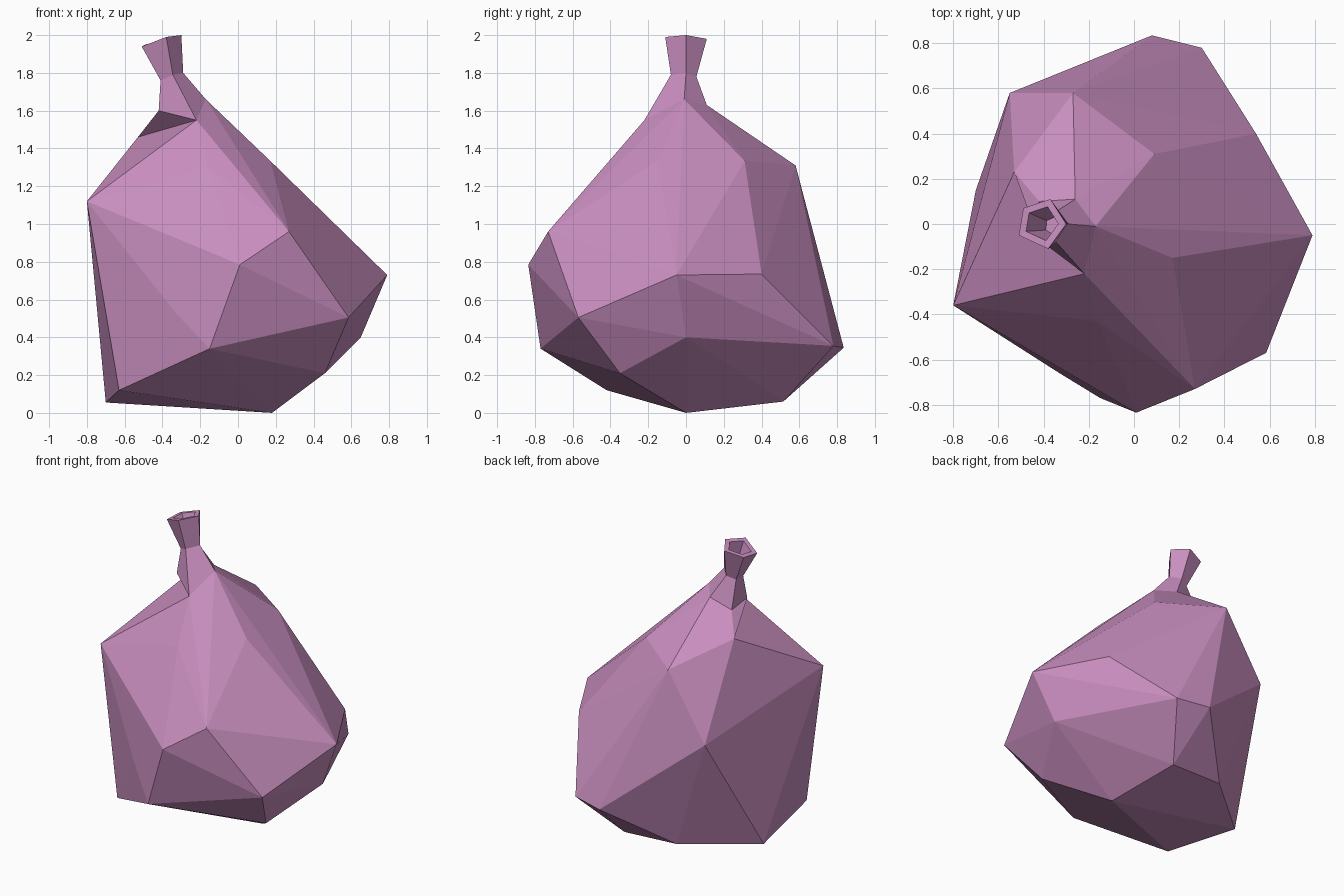
import bpy
import bmesh
from mathutils import Vector

# Remove the default cube
cube = bpy.data.objects.get("Cube")
if cube:
    bpy.data.objects.remove(cube, do_unlink=True)

# One flat mauve colour
mauve = bpy.data.materials.new("mauve_cloth")
mauve.use_nodes = True
COLOUR = (0.58, 0.27, 0.52, 1.0)
mauve.diffuse_color = COLOUR
mauve.node_tree.nodes["Principled BSDF"].inputs["Base Color"].default_value = COLOUR

# Corners of the faceted sack, grouped from the ground up
underside = [(.18, 0, 0), (-.70, .15, .055), (-.28, .5, .075), (.11, .515, .06),
             (-.63, -.42, .12), (.46, -.35, .21)]
belly = [(-.15, -.77, .34), (.65, 0, .40), (.08, .835, .345), (.30, .78, .355),
         (.585, -.57, .505), (-.33, -.66, .53), (.01, -.835, .785),
         (.79, -.05, .73), (.54, .40, .735), (-.55, .58, .86)]
shoulders = [(.27, -.73, .96), (-.80, -.36, 1.12), (-.16, -.43, 1.30),
             (.17, -.15, 1.335), (.09, .31, 1.335), (-.27, .58, 1.31),
             (-.62, 0, 1.26), (-.53, .23, 1.46)]

# Five-sided rings of the neck, each counter-clockwise from the left side
collar = [(-.17, -.01, 1.66), (-.26, .11, 1.63), (-.42, .10, 1.58),
          (-.42, -.07, 1.60), (-.22, -.22, 1.55)]
waist = [(-.29, 0, 1.80), (-.345, .055, 1.78), (-.405, .03, 1.76),
         (-.41, -.04, 1.76), (-.345, -.08, 1.79)]
mouth = [(-.30, 0, 2), (-.37, .11, 1.98), (-.49, .07, 1.95),
         (-.51, -.05, 1.94), (-.38, -.11, 1.99)]


def shrink(ring, factor, drop=0.0):
    """Scale a ring about its centre and lower it."""
    points = [Vector(p) for p in ring]
    centre = sum(points, Vector()) / len(points)
    return [centre.lerp(p, factor) - Vector((0, 0, drop)) for p in points]


def bridge(bm, lower, upper):
    """Join two rings with the same number of corners."""
    count = len(lower)
    for i in range(count):
        j = (i + 1) % count
        bm.faces.new((lower[i], lower[j], upper[j], upper[i]))


def add_ring(bm, points):
    return [bm.verts.new(p) for p in points]


bm = bmesh.new()

# Body: faceted hull, opened where the neck starts
body = add_ring(bm, underside + belly + shoulders)
base = add_ring(bm, collar)
bmesh.ops.convex_hull(bm, input=body + base)
caps = [f for f in bm.faces if all(v in base for v in f.verts)]
bmesh.ops.delete(bm, geom=caps, context="FACES_ONLY")

# Fold: turn the edge beside the neck inward to make the crease
point, fold = body[-7], base[3]
edge = bm.edges.get((point, fold))
if edge and len(edge.link_faces) == 2:
    bmesh.ops.rotate_edges(bm, edges=[edge], use_ccw=False)

# Neck: narrow waist, flared mouth, rim and hollow
rings = [base] + [add_ring(bm, points) for points in (
    waist, mouth, shrink(mouth, .68), shrink(waist, .6, -.04))]
for lower, upper in zip(rings, rings[1:]):
    bridge(bm, lower, upper)
bm.faces.new(rings[-1])

# Drop leftover edges inside the neck opening
loose = [e for e in bm.edges if not e.link_faces]
bmesh.ops.delete(bm, geom=loose, context="EDGES")
bmesh.ops.recalc_face_normals(bm, faces=bm.faces[:])

mesh = bpy.data.meshes.new("tied_sack")
bm.to_mesh(mesh)
bm.free()
mesh.materials.append(mauve)
sack = bpy.data.objects.new("tied_sack", mesh)
bpy.context.collection.objects.link(sack)
